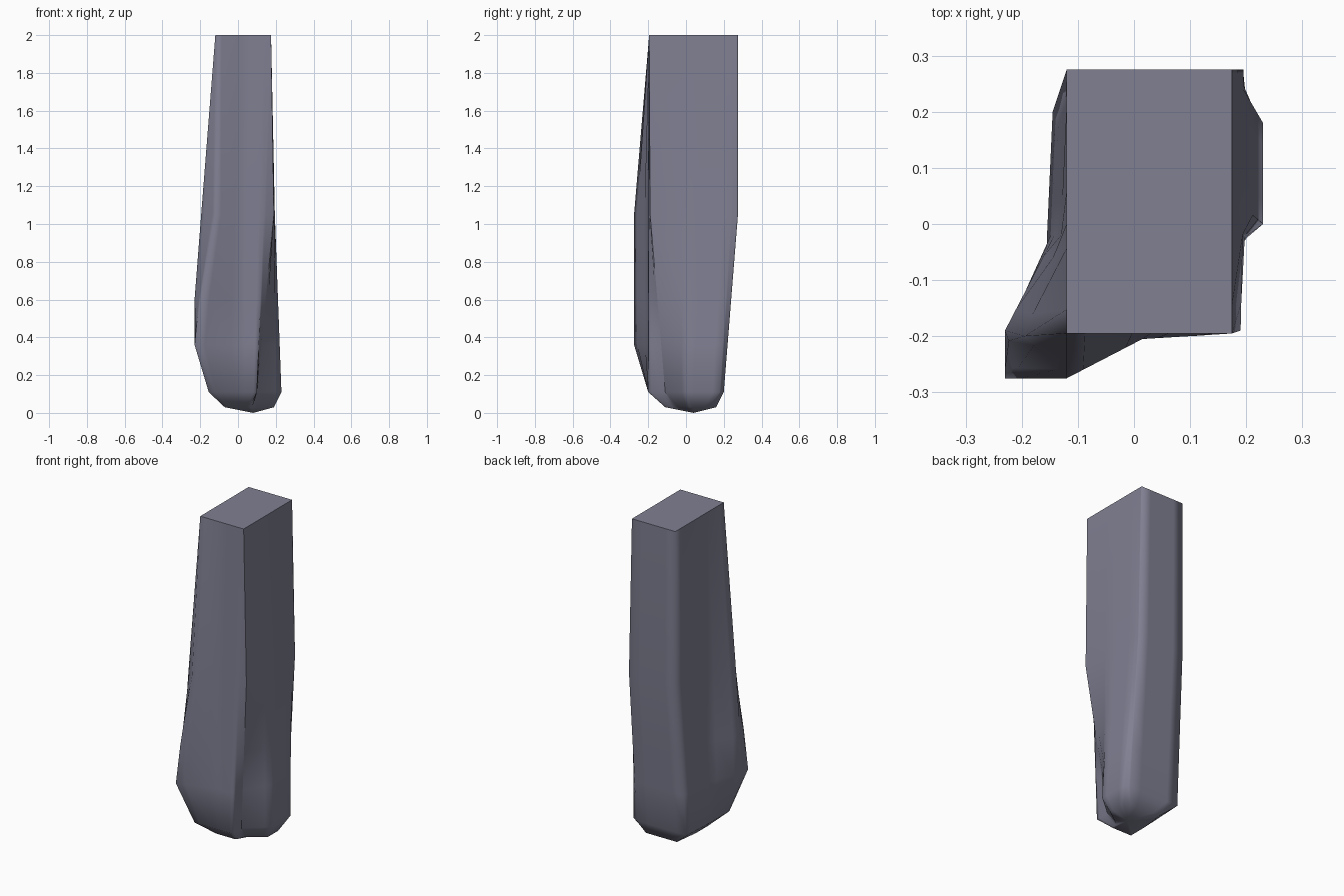
import bpy
import bmesh
from mathutils import Vector

cube = bpy.data.objects.get("Cube")
if cube:
    bpy.data.objects.remove(cube, do_unlink=True)

# Single stone colour
stone = bpy.data.materials.new("slate_grey")
stone.use_nodes = True
colour = (0.215, 0.215, 0.29, 1.0)
stone.diffuse_color = colour
bsdf = stone.node_tree.nodes["Principled BSDF"]
bsdf.inputs["Base Color"].default_value = colour
bsdf.inputs["Roughness"].default_value = 0.9

# Vertical ridge lines of the pillar, top to bottom, as (z, x, y)
ridges = {
    "front_left_outer": [(2, -.12, -.195), (1.05, -.195, -.2), (.6, -.23, -.19),
                         (.36, -.23, -.2), (.11, -.155, -.15), (.03, -.07, -.09)],
    "front_left_bulge": [(2, -.12, -.195), (1.05, -.12, -.275), (.6, -.2, -.275),
                         (.36, -.23, -.275), (.11, -.155, -.2), (.03, -.07, -.11)],
    "front_middle": [(2, .03, -.195), (1.05, .015, -.205), (.11, .015, -.2), (.03, .01, -.11)],
    "front_lobe_edge": [(2, .175, -.195), (.11, .1, -.2), (.03, .06, -.11)],
    "valley": [(2, .175, -.195), (1.05, .19, -.19), (.11, .1, -.11), (.03, .08, -.06)],
    "right_middle": [(2, .175, .04), (1.05, .195, .03), (.11, .23, 0), (.03, .19, .02)],
    "right_back": [(2, .175, .24), (1.05, .195, .24), (.11, .23, .18), (.03, .19, .12)],
    "back_right": [(2, .175, .275), (1.05, .195, .275), (.11, .195, .2), (.03, .16, .16)],
    "back_left": [(2, -.12, .275), (1.05, -.12, .275), (.11, -.145, .2), (.03, -.05, .16)],
    "left_middle": [(2, -.12, 0), (1.05, -.13, -.02), (.11, -.155, -.02), (.03, -.07, 0)],
}
levels = (2, 1.05, .6, .36, .11, .03)


def point_on(ridge, z):
    """Point of a ridge line at height z."""
    for (z1, x1, y1), (z2, x2, y2) in zip(ridge, ridge[1:]):
        if z1 >= z >= z2:
            return Vector((x1, y1, z1)).lerp(Vector((x2, y2, z2)), (z1 - z) / (z1 - z2))


def cross_section(z):
    """Ring of ridge points, with support points that tighten the soft corners."""
    corners = [point_on(r, z) for r in ridges.values()]
    ring = []
    for a, b in zip(corners, corners[1:] + corners[:1]):
        ring += [a, a.lerp(b, .22), a.lerp(b, .78)]
    return ring


# Loft the cross-sections into the pillar
bm = bmesh.new()
rings = [[bm.verts.new(p) for p in cross_section(z)] for z in levels]
count = len(rings[0])
for upper, lower in zip(rings, rings[1:]):
    for i in range(count):
        j = (i + 1) % count
        bm.faces.new((upper[i], lower[i], lower[j], upper[j]))

# Flat top and blunt pointed underside
cap = bm.faces.new(rings[0])
tip = bm.verts.new((.08, .04, 0))
for i in range(count):
    bm.faces.new((rings[-1][i], tip, rings[-1][(i + 1) % count]))

# Soft shading, with a hard top rim and a hard valley line
for face in bm.faces:
    face.smooth = face is not cap
for edge in cap.edges:
    edge.smooth = False
valley = 3 * list(ridges).index("valley")
for upper, lower in zip(rings, rings[1:]):
    bm.edges.get((upper[valley], lower[valley])).smooth = False

bmesh.ops.remove_doubles(bm, verts=bm.verts, dist=.0005)
bmesh.ops.recalc_face_normals(bm, faces=bm.faces)
mesh = bpy.data.meshes.new("stone_pillar")
bm.to_mesh(mesh)
bm.free()
mesh.materials.append(stone)
pillar = bpy.data.objects.new("stone_pillar", mesh)
bpy.context.collection.objects.link(pillar)
